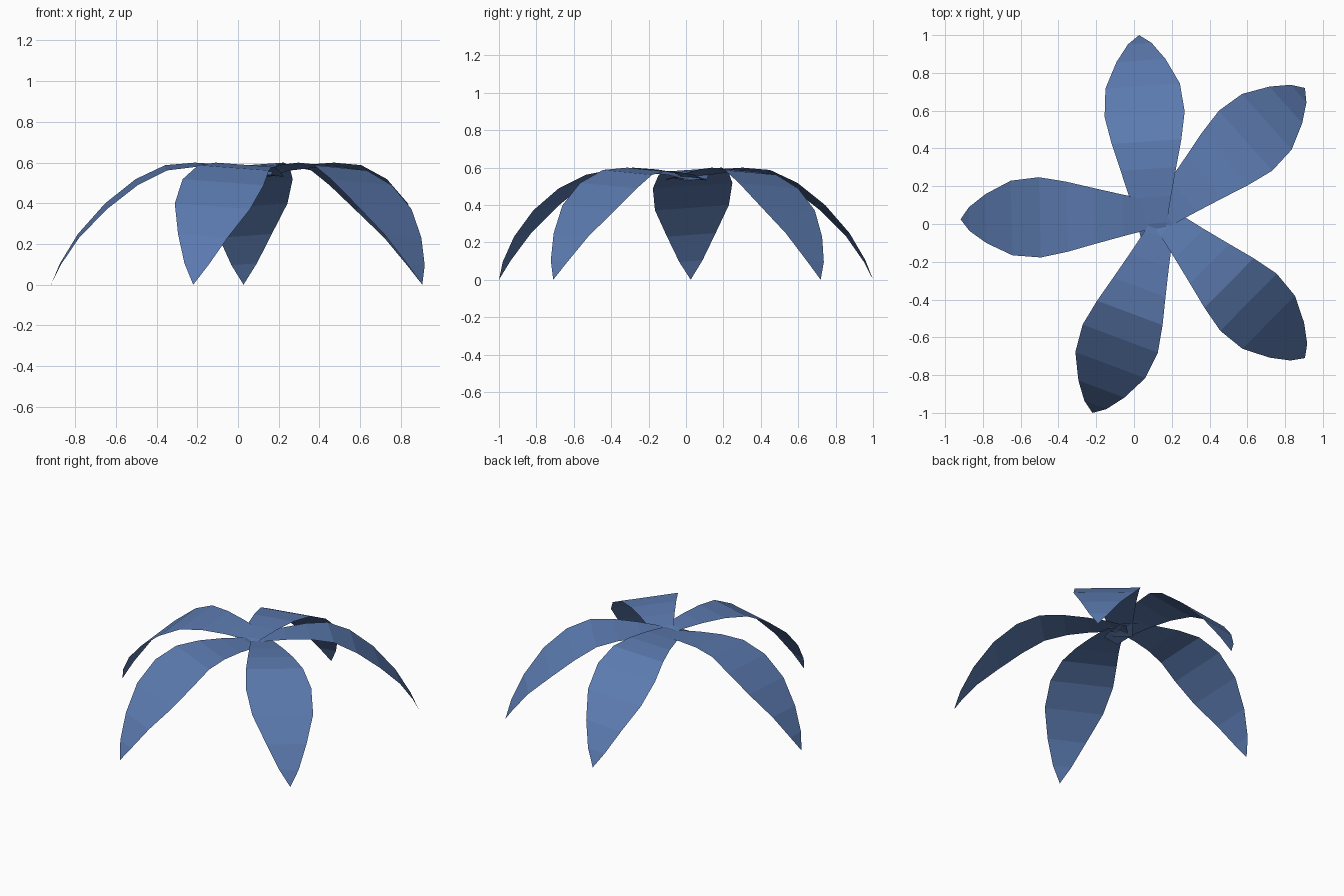
import bpy
from math import cos, sin, radians

if "Cube" in bpy.data.objects:
    bpy.data.objects.remove(bpy.data.objects["Cube"])

# Leaf profile: distance back from the tip, width, height
RINGS = [(0.045, 0.125, 0.10), (0.135, 0.26, 0.24), (0.27, 0.395, 0.385),
         (0.42, 0.425, 0.503), (0.565, 0.37, 0.574), (0.71, 0.295, 0.589),
         (0.86, 0.22, 0.582), (1.0, 0.155, 0.565), (1.11, 0.12, 0.535)]
ROLL = 0.07  # slight sideways tilt, left edge lower

blue = bpy.data.materials.new("leaf_blue")
blue.diffuse_color = (0.105, 0.195, 0.43, 1.0)
blue.use_nodes = True
blue.node_tree.nodes["Principled BSDF"].inputs["Base Color"].default_value = blue.diffuse_color


def leaf(name, tip, angle):
    """Arched flat-faced strip running from a ground-level tip to the crown."""
    a = radians(angle)
    verts = [(tip[0], tip[1], 0.0)]
    for back, width, z in RINGS:
        x, y = tip[0] - back * cos(a), tip[1] - back * sin(a)
        for side in (-0.5, 0.5):
            off = side * width
            verts.append((x - off * sin(a), y + off * cos(a), z - off * ROLL))
    faces = [(0, 2, 1)]
    for i in range(len(RINGS) - 1):
        k = 1 + 2 * i
        faces.append((k, k + 1, k + 3, k + 2))
    mesh = bpy.data.meshes.new(name)
    mesh.from_pydata(verts, [], faces)
    mesh.materials.append(blue)
    obj = bpy.data.objects.new(name, mesh)
    bpy.context.collection.objects.link(obj)
    return obj


# Five leaves fanned around the crown
leaf("back_leaf", (0.027, 1.0), 94)
leaf("back_right_leaf", (0.905, 0.72), 41.6)
leaf("front_right_leaf", (0.905, -0.71), -44.7)
leaf("front_leaf", (-0.22, -1.0), 249.5)
leaf("left_leaf", (-0.918, 0.025), 177.4 + 4.0)
